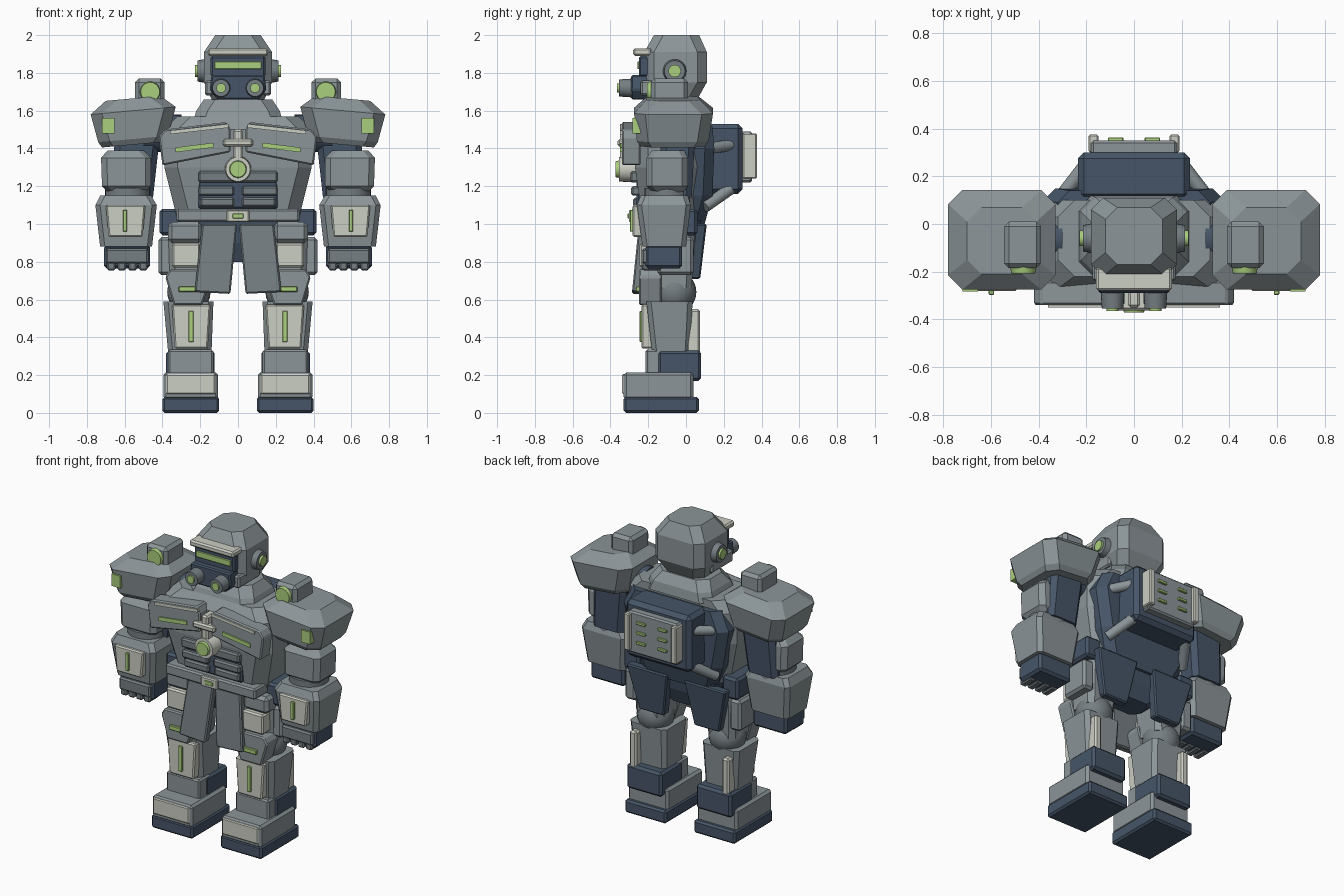
import bpy, bmesh
from mathutils import Vector, Matrix

default_cube = bpy.data.objects.get("Cube")
if default_cube:
    bpy.data.objects.remove(default_cube, do_unlink=True)


def material(name, *rgb):
    mat = bpy.data.materials.new(name)
    mat.use_nodes = True
    mat.diffuse_color = (*rgb, 1)
    mat.node_tree.nodes["Principled BSDF"].inputs["Base Color"].default_value = (*rgb, 1)
    return mat


GRAY = material("hull gray", .26, .30, .315)
DARK = material("joint gray", .18, .21, .225)
NAVY = material("navy", .061, .091, .138)
WHITE = material("off white", .60, .62, .55)
GREEN = material("glow green", .40, .62, .205)


def finish(name, mat, bm, bevel, pair, smooth=False):
    """Turn a bmesh into an object; pair mirrors it to the other side."""
    bmesh.ops.recalc_face_normals(bm, faces=bm.faces)
    mesh = bpy.data.meshes.new(name)
    bm.to_mesh(mesh)
    bm.free()
    mesh.materials.append(mat)
    if smooth:
        mesh.shade_smooth()
        mesh.set_sharp_from_angle(angle=.6)
    obj = bpy.data.objects.new(name, mesh)
    bpy.context.scene.collection.objects.link(obj)
    if bevel:
        mod = obj.modifiers.new("edge", "BEVEL")
        mod.width, mod.segments = bevel, 1
    if pair:
        mod = obj.modifiers.new("mirror", "MIRROR")
        mod.use_mirror_merge = False
    return obj


def skin(name, mat, rings, bevel=0, pair=False):
    """Join rings of equal length and cap both ends."""
    bm = bmesh.new()
    loops = [[bm.verts.new(p) for p in ring] for ring in rings]
    count = len(loops[0])
    for low, high in zip(loops, loops[1:]):
        for i in range(count):
            j = (i + 1) % count
            bm.faces.new((low[i], low[j], high[j], high[i]))
    bm.faces.new(loops[0])
    bm.faces.new(loops[-1])
    return finish(name, mat, bm, bevel, pair)


def box(name, mat, x, y, z, bevel=.01, pair=False):
    rings = [[(x[0], y[0], h), (x[1], y[0], h), (x[1], y[1], h), (x[0], y[1], h)] for h in z]
    return skin(name, mat, rings, bevel, pair)


def loft(name, mat, rings, cut=.04, pair=False, slope=0):
    """Stack chamfered rectangles given as (z, x0, x1, y0, y1)."""
    stack = []
    for z, a, b, c, d in rings:
        ring = [(a + cut, c), (b - cut, c), (b, c + cut), (b, d - cut),
                (b - cut, d), (a + cut, d), (a, d - cut), (a, c + cut)]
        mid = (a + b) / 2
        stack.append([(x, y, z + slope * (x - mid)) for x, y in ring])
    return skin(name, mat, stack, 0, pair)


def plate(name, mat, outline, y0, y1, lean=0, bevel=.008, pair=False):
    """Extrude an x-z outline along y; lean pushes lower points forward."""
    top = max(z for x, z in outline)
    rings = [[(x, y - lean * (top - z), z) for x, z in outline] for y in (y0, y1)]
    return skin(name, mat, rings, bevel, pair)


def rod(name, mat, start, end, radius, tip=None, pair=False, sides=24):
    start, end = Vector(start), Vector(end)
    axis = end - start
    turn = axis.to_track_quat("Z", "Y").to_matrix().to_4x4()
    bm = bmesh.new()
    bmesh.ops.create_cone(bm, cap_ends=True, segments=sides, radius1=radius,
                          radius2=radius if tip is None else tip, depth=axis.length,
                          matrix=Matrix.Translation((start + end) / 2) @ turn)
    return finish(name, mat, bm, 0, pair, True)


def ball(name, mat, centre, radius, pair=False):
    bm = bmesh.new()
    bmesh.ops.create_uvsphere(bm, u_segments=20, v_segments=12, radius=radius,
                              matrix=Matrix.Translation(centre))
    return finish(name, mat, bm, 0, pair, True)


# Head
loft("helmet", GRAY, [(1.66, -.14, .14, -.18, .06), (1.75, -.18, .18, -.22, .11),
                      (1.91, -.18, .18, -.22, .11), (2, -.12, .12, -.17, .07)], .05)
box("brow", WHITE, (-.16, .16), (-.28, -.18), (1.89, 1.93))
box("visor", NAVY, (-.145, .145), (-.25, -.18), (1.78, 1.89))
box("visor_glow", GREEN, (-.125, .125), (-.258, -.24), (1.82, 1.86), .003)
plate("muzzle", NAVY, [(-.11, 1.66), (.11, 1.66), (.15, 1.71), (.14, 1.79), (-.14, 1.79), (-.15, 1.71)], -.29, -.17)
rod("filter", DARK, (.09, -.25, 1.72), (.09, -.355, 1.72), .052, .045, True)
rod("filter_glow", GREEN, (.09, -.35, 1.72), (.09, -.365, 1.72), .025, pair=True)
box("jaw_guard", GRAY, (.13, .175), (-.24, -.02), (1.68, 1.76), pair=True)
rod("ear_cap", DARK, (.16, -.06, 1.81), (.215, -.06, 1.81), .066, .055, True)
rod("ear_glow", GREEN, (.21, -.06, 1.81), (.228, -.06, 1.81), .033, pair=True)

# Torso
loft("neck_collar", GRAY, [(1.54, -.24, .24, -.23, .12), (1.6, -.22, .22, -.21, .11), (1.66, -.18, .18, -.17, .07)], .06)
loft("torso", GRAY, [(1.02, -.32, .32, -.23, .07), (1.3, -.39, .39, -.27, .1),
                     (1.5, -.39, .39, -.27, .1), (1.57, -.32, .32, -.22, .1)], .07)
loft("back_shell", NAVY, [(.97, -.25, .25, -.02, .09), (1.15, -.33, .33, -.02, .14),
                          (1.4, -.38, .38, -.02, .15), (1.52, -.32, .32, -.02, .14)], .05)
plate("chest_plate", GRAY, [(.04, 1.38), (.4, 1.31), (.42, 1.46), (.39, 1.5), (.06, 1.54), (.04, 1.5)], -.34, -.24, pair=True)
plate("chest_trim", WHITE, [(.05, 1.51), (.36, 1.475), (.36, 1.495), (.05, 1.53)], -.35, -.33, bevel=0, pair=True)
plate("chest_glow", GREEN, [(.13, 1.405), (.33, 1.38), (.33, 1.405), (.13, 1.43)], -.349, -.33, bevel=0, pair=True)
box("sternum_post", WHITE, (-.025, .025), (-.35, -.25), (1.34, 1.5))
box("sternum_bar", WHITE, (-.08, .08), (-.362, -.25), (1.41, 1.45))
rod("core_ring", WHITE, (0, -.24, 1.29), (0, -.355, 1.29), .072, .065)
rod("core_glow", GREEN, (0, -.35, 1.29), (0, -.372, 1.29), .047, .042)
box("belly_recess", NAVY, (-.21, .21), (-.262, -.15), (1.08, 1.29))
box("belly_top_slat", DARK, (-.21, .21), (-.295, -.2), (1.22, 1.28))
box("belly_middle_slat", DARK, (.02, .21), (-.29, -.2), (1.15, 1.2), pair=True)
box("belly_low_slat", DARK, (.02, .2), (-.28, -.2), (1.09, 1.14), pair=True)

# Backpack
box("backpack", NAVY, (-.235, .235), (.1, .3), (1.16, 1.53), .025)
box("backpack_plate", GRAY, (-.18, .18), (.28, .35), (1.22, 1.49))
box("backpack_rail", WHITE, (.15, .19), (.3, .375), (1.24, 1.48), .006, True)
for row in range(3):
    height = 1.29 + row * .065
    box("backpack_glow", GREEN, (.045, .11), (.34, .363), (height, height + .018), .003, True)
rod("exhaust_pipe", GRAY, (.2, .24, 1.19), (.29, .1, 1.09), .032, .03, True)
rod("pack_strut", GRAY, (.2, .25, 1.42), (.3, .12, 1.4), .03, pair=True)

# Belt and hips
box("belt", GRAY, (-.325, .325), (-.29, .02), (1.01, 1.08))
box("buckle", WHITE, (-.06, .06), (-.303, -.27), (1.01, 1.075), .006)
box("buckle_glow", GREEN, (-.03, .03), (-.309, -.29), (1.03, 1.055), .003)
box("belt_pouch", NAVY, (.3, .415), (-.16, .06), (.94, 1.08), .015, True)
loft("pelvis", NAVY, [(.8, -.12, .12, -.14, .02), (.9, -.25, .25, -.18, .06), (1.02, -.3, .3, -.2, .08)])
plate("front_skirt", DARK, [(.04, .63), (.23, .64), (.19, 1), (.005, 1)], -.25, -.2, .1, pair=True)
plate("back_skirt", NAVY, [(.11, .71), (.29, .71), (.36, 1), (.06, 1)], .05, .11, .12, pair=True)
box("hip_block", GRAY, (.19, .37), (-.23, .02), (.9, 1.01), .02, True)
box("thigh_panel", WHITE, (.2, .35), (-.245, -.08), (.77, .9), pair=True)
box("side_skirt", GRAY, (.34, .42), (-.15, .04), (.73, .93), .015, True)

# Legs
loft("thigh", GRAY, [(.66, .16, .36, -.18, .03), (.98, .14, .37, -.19, .05)], .03, True)
ball("knee_joint", DARK, (.26, -.06, .64), .115, True)
plate("knee_guard", GRAY, [(.19, .57), (.34, .57), (.385, .72), (.36, .76), (.16, .76), (.14, .72)], -.25, -.13, pair=True)
box("knee_glow", GREEN, (.175, .315), (-.265, -.24), (.64, .67), .004, True)
loft("shin", GRAY, [(.32, .14, .37, -.18, .02), (.59, .13, .395, -.21, .035)], .025, True)
plate("shin_panel", WHITE, [(.16, .34), (.335, .34), (.35, .575), (.145, .575)], -.235, -.15, pair=True)
box("shin_glow", GREEN, (.235, .262), (-.245, -.22), (.375, .54), .003, True)
box("calf_rail", WHITE, (.31, .36), (.0, .075), (.3, .55), .012, True)
box("ankle", GRAY, (.13, .37), (-.215, -.1), (.19, .335), pair=True)
box("heel_guard", NAVY, (.125, .38), (-.15, .08), (.17, .33), .015, True)
box("foot", GRAY, (.105, .395), (-.33, .04), (.07, .215), .015, True)
box("toe_plate", WHITE, (.12, .38), (-.338, -.3), (.1, .205), .006, True)
box("sole", NAVY, (.1, .4), (-.33, .068), (0, .085), .012, True)

# Shoulders
loft("shoulder_pad", GRAY, [(1.42, .39, .72, -.24, .1), (1.45, .37, .74, -.26, .12),
                            (1.6, .33, .78, -.275, .143), (1.665, .41, .7, -.21, .07)], .06, True, -.09)
plate("shoulder_glow", GREEN, [(.655, 1.48), (.72, 1.48), (.72, 1.56), (.655, 1.56)], -.283, -.24, bevel=0, pair=True)
box("shoulder_pod", GRAY, (.39, .545), (-.185, .01), (1.62, 1.77), .02, True)
rod("pod_lamp", GREEN, (.465, -.15, 1.7), (.465, -.207, 1.7), .06, .05, True)

# Arms
rod("shoulder_axle", NAVY, (.3, -.06, 1.48), (.5, -.06, 1.48), .1, pair=True)
loft("upper_arm", NAVY, [(1.14, .45, .67, -.12, .03), (1.5, .41, .65, -.14, .05)], .03, True)
loft("arm_armor", GRAY, [(1.17, .49, .69, -.18, -.01), (1.2, .46, .72, -.21, .01),
                         (1.35, .46, .725, -.21, .01), (1.39, .5, .69, -.18, -.01)], .03, True)
rod("elbow", DARK, (.585, -.1, 1.1), (.585, -.1, 1.19), .12, pair=True)
loft("forearm", GRAY, [(.88, .455, .73, -.23, 0), (1.1, .43, .755, -.26, .025), (1.15, .46, .73, -.24, .01)], .025, True)
plate("forearm_panel", WHITE, [(.505, .93), (.685, .93), (.7, 1.1), (.49, 1.1)], -.282, -.2, pair=True)
box("forearm_glow", GREEN, (.587, .61), (-.297, -.27), (.96, 1.075), .003, True)
box("hand", NAVY, (.465, .71), (-.215, -.02), (.765, .89), .015, True)
box("knuckle_plate", DARK, (.475, .7), (-.235, -.2), (.79, .87), pair=True)
for finger in range(4):
    left = .48 + finger * .056
    box("finger", DARK, (left, left + .045), (-.23, -.13), (.755, .8), .008, True)
